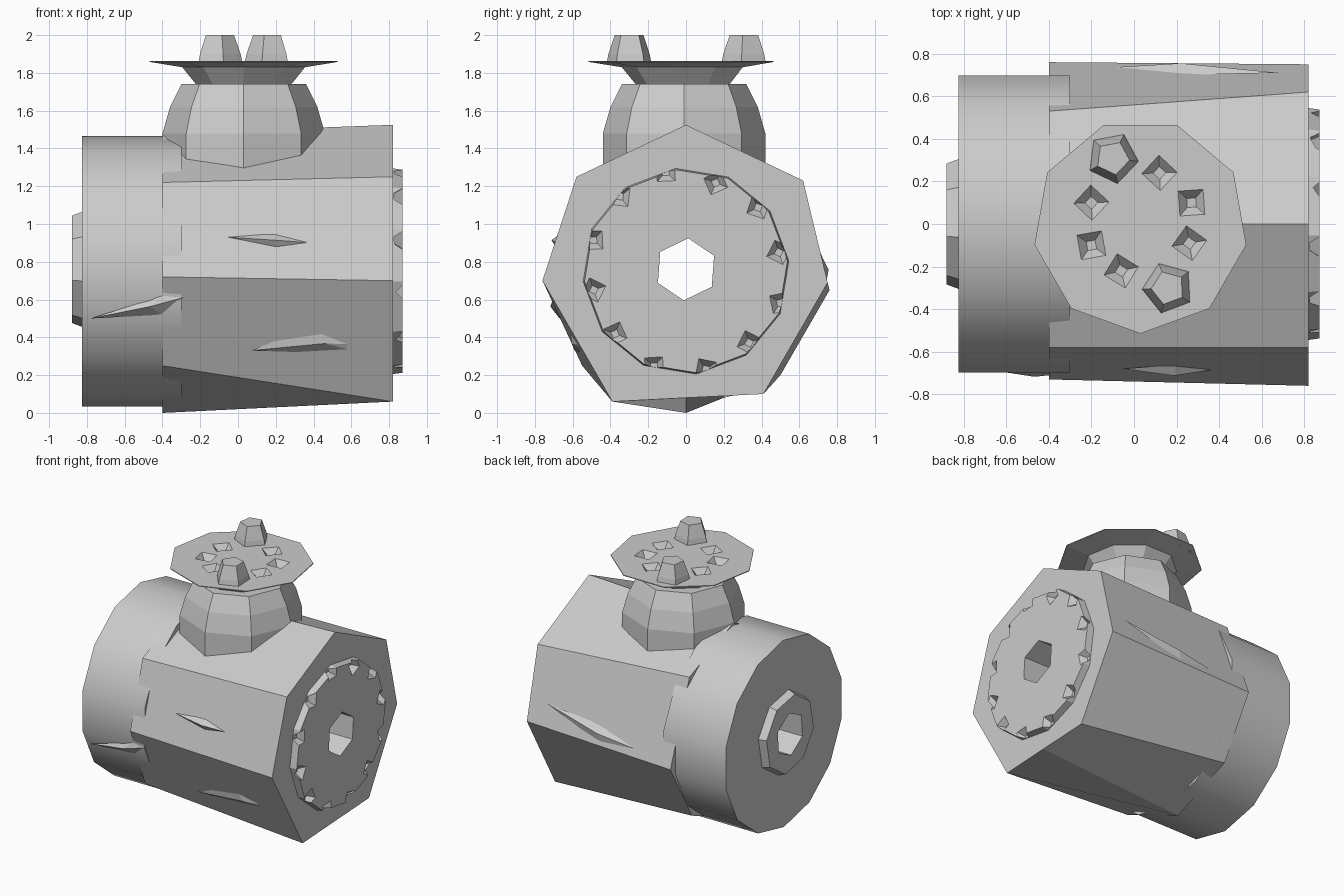
import bpy, bmesh, math, random
from mathutils import Vector, Matrix

random.seed(4)
if "Cube" in bpy.data.objects:
    bpy.data.objects.remove(bpy.data.objects["Cube"])

grey = bpy.data.materials.new("cast_grey")
grey.use_nodes = True
grey.diffuse_color = (0.6, 0.6, 0.6, 1)
grey.node_tree.nodes["Principled BSDF"].inputs["Base Color"].default_value = (0.6, 0.6, 0.6, 1)


def finish(name, bm, cutter=False):
    bmesh.ops.recalc_face_normals(bm, faces=bm.faces)
    mesh = bpy.data.meshes.new(name)
    bm.to_mesh(mesh)
    bm.free()
    mesh.materials.append(grey)
    ob = bpy.data.objects.new(name, mesh)
    bpy.context.collection.objects.link(ob)
    if cutter:
        ob.hide_render = True
        ob.hide_viewport = True
    return ob


def add_loft(bm, rings):
    """Skin matching rings of points and cap both ends."""
    rows = [[bm.verts.new(p) for p in ring] for ring in rings]
    n = len(rows[0])
    for a, b in zip(rows, rows[1:]):
        for i in range(n):
            j = (i + 1) % n
            bm.faces.new((a[i], a[j], b[j], b[i]))
    bm.faces.new(rows[0])
    bm.faces.new(rows[-1])


def loft(name, rings, cutter=False):
    bm = bmesh.new()
    add_loft(bm, rings)
    return finish(name, bm, cutter)


def ring_x(x, r, n, turn=0.0, z=0.76):
    return [(x, r * math.cos(turn + math.tau * i / n), z + r * math.sin(turn + math.tau * i / n))
            for i in range(n)]


def ring_z(z, r, n, turn=0.0, cx=0.03, cy=-0.01):
    return [(cx + r * math.cos(turn + math.tau * i / n), cy + r * math.sin(turn + math.tau * i / n), z)
            for i in range(n)]


def cut(ob, cutter):
    mod = ob.modifiers.new("cut", "BOOLEAN")
    mod.operation = "DIFFERENCE"
    mod.solver = "EXACT"
    mod.object = cutter


def smooth(ob, degrees):
    bpy.ops.object.select_all(action="DESELECT")
    ob.select_set(True)
    bpy.context.view_layer.objects.active = ob
    bpy.ops.object.shade_smooth_by_angle(angle=math.radians(degrees))


def sliver(name, points, side):
    """Low raised streak on a flank: long diamond plus a peak."""
    bm = bmesh.new()
    vs = [bm.verts.new(p) for p in points]
    mid = sum((v.co for v in vs), Vector()) / len(vs)
    peak = bm.verts.new(mid + Vector((0, side * 0.035, 0)))
    for i, v in enumerate(vs):
        bm.faces.new((v, vs[(i + 1) % len(vs)], peak))
    bm.faces.new(vs)
    return finish(name, bm)


# Main housing: a slightly skewed prism
back_end = [(0, 1.48), (0.53, 1.27), (0.76, 0.65), (0.5, 0.2),
            (0, 0.0), (-0.55, 0.25), (-0.73, 0.72), (-0.58, 1.22)]
bolt_end = [(0, 1.525), (0.62, 1.23), (0.75, 0.69), (0.41, 0.1),
            (0, 0.08), (-0.39, 0.06), (-0.76, 0.7), (-0.58, 1.25)]
housing = loft("housing", [[(-0.4, y, z) for y, z in back_end],
                           [(0.82, y, z) for y, z in bolt_end]])

# Rear collar and its end nut
collar = loft("rear_collar", [ring_x(x, 0.715, 14, 0.22, 0.75) for x in (-0.825, -0.3)])
smooth(collar, 28)
nut = loft("rear_nut", [ring_x(-0.88, 0.29, 8, 0.2), ring_x(-0.8, 0.32, 8, 0.2)])

# Bolted end plate with a notched rim
plate = loft("end_plate", [ring_x(0.8, 0.55, 12, 0.1, 0.75), ring_x(0.872, 0.54, 12, 0.1, 0.75)])
bm = bmesh.new()
for i in range(12):
    a = math.tau * i / 12 + 0.2
    r = 0.51 + random.uniform(-0.02, 0.03)
    y, z, spin = r * math.cos(a), 0.75 + r * math.sin(a), random.random() * 3
    rings = []
    for x, size in ((0.88, 0.075), (0.825, 0.025)):
        rings.append([(x, y + p[1], z + p[2]) for p in ring_x(x, size, 4, spin, 0)])
    add_loft(bm, rings)
notches = finish("plate_notch_cutter", bm, True)
cut(plate, notches)

# Hexagonal through bore
bore = loft("bore_cutter", [ring_x(x, 0.165, 6, 0.45) for x in (-1, 1)], True)
for ob in (housing, collar, nut, plate):
    cut(ob, bore)

# Neck rising from the housing
neck = loft("neck", [ring_z(z, r, 8) for z, r in
                     ((1.25, 0.43), (1.48, 0.43), (1.62, 0.39), (1.74, 0.33))])

# Waist and thin top flange
flange = loft("top_flange", [ring_z(z, r, 9, -math.pi / 2) for z, r in
                             ((1.72, 0.24), (1.83, 0.33), (1.858, 0.505), (1.864, 0.505))])

# Ring of pits with two tall studs between them
pits = [(0.12, 0.24), (0.27, 0.1), (0.26, -0.09), (-0.06, -0.22), (-0.2, -0.1), (-0.2, 0.1)]
bm = bmesh.new()
for x, y in pits:
    turn = math.atan2(y, x) + 0.5
    add_loft(bm, [ring_z(1.88, 0.1, 4, turn, x, y), ring_z(1.815, 0.03, 4, turn, x, y)])
cut(flange, finish("flange_pit_cutter", bm, True))
for name, x, y in (("back_stud", -0.1, 0.31), ("front_stud", 0.16, -0.3)):
    turn = math.atan2(y, x) + 0.5
    loft(name, [ring_z(z, r, 5, turn, x, y) for z, r in ((1.85, 0.125), (1.9, 0.115), (2.0, 0.08))])

# Raised casting streaks on the flanks
sliver("front_streak", [(0.07, -0.59, 0.33), (0.42, -0.62, 0.47), (0.68, -0.55, 0.36), (0.68, -0.52, 0.31)], -1)
sliver("collar_streak", [(-0.78, -0.67, 0.5), (-0.4, -0.7, 0.62), (-0.29, -0.7, 0.61), (-0.4, -0.66, 0.52)], -1)
sliver("upper_streak", [(-0.05, -0.68, 0.93), (0.2, -0.66, 0.95), (0.4, -0.68, 0.9), (0.2, -0.69, 0.88)], -1)
sliver("back_streak", [(0.68, 0.71, 0.85), (0.2, 0.7, 0.8), (-0.2, 0.73, 0.7), (0.2, 0.74, 0.68)], 1)
